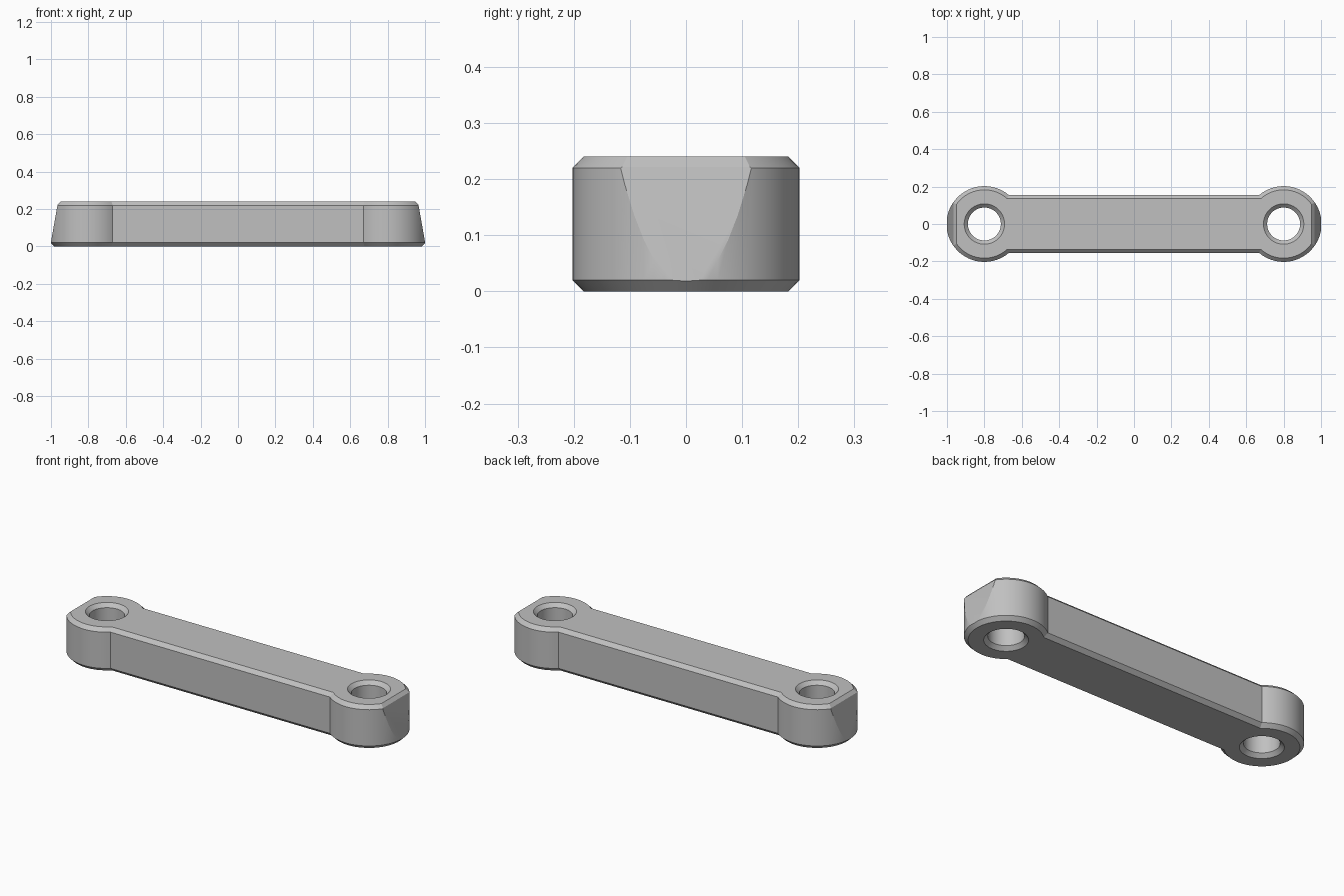
import bpy, bmesh, math
from mathutils import Vector

HOLE_X, END_R, BAR_W = 0.80, 0.2025, 0.155
HEIGHT, CHAMFER = 0.24, 0.02
HOLE_R, ARC_STEPS, HOLE_STEPS = 0.088, 48, 64

cube = bpy.data.objects.get("Cube")
if cube:
    bpy.data.objects.remove(cube, do_unlink=True)

grey = bpy.data.materials.new("grey metal")
grey.use_nodes = True
colour = (0.53, 0.53, 0.53, 1)
grey.diffuse_color = colour
grey.node_tree.nodes["Principled BSDF"].inputs["Base Color"].default_value = colour


def outline(inset):
    """Two round ends joined by a straight bar, shrunk by inset."""
    r = END_R - inset
    start = math.pi - math.asin((BAR_W - inset) / r)
    pts = []
    for side in (1, -1):
        for i in range(ARC_STEPS + 1):
            a = -start + 2 * start * i / ARC_STEPS
            pts.append((side * (HOLE_X + r * math.cos(a)), side * r * math.sin(a)))
    return pts


def loft(bm, layers):
    """Skin a stack of (points, z) outlines and cap both ends."""
    rings = [[bm.verts.new((x, y, z)) for x, y in pts] for pts, z in layers]
    n = len(rings[0])
    for low, high in zip(rings, rings[1:]):
        for i in range(n):
            j = (i + 1) % n
            bm.faces.new((low[i], low[j], high[j], high[i]))
    bm.faces.new(rings[0][::-1])
    bm.faces.new(rings[-1])


def make_object(bm, name):
    bmesh.ops.recalc_face_normals(bm, faces=bm.faces[:])
    mesh = bpy.data.meshes.new(name)
    bm.to_mesh(mesh)
    bm.free()
    mesh.materials.append(grey)
    obj = bpy.data.objects.new(name, mesh)
    bpy.context.collection.objects.link(obj)
    return obj


# Link body with chamfered top and bottom rims
bm = bmesh.new()
wide, narrow = outline(0), outline(CHAMFER)
loft(bm, [(narrow, 0), (wide, CHAMFER), (wide, HEIGHT - CHAMFER), (narrow, HEIGHT)])

# Sloping flat on each end, then the chamfer above it
for side in (1, -1):
    for normal in ((0.198, 0.035), (0.018, 0.016)):
        cut = bmesh.ops.bisect_plane(
            bm, geom=bm.verts[:] + bm.edges[:] + bm.faces[:],
            plane_co=(side * 0.965, 0, 0.222),
            plane_no=Vector((side * normal[0], 0, normal[1])).normalized(),
            clear_outer=True)
        rim = [e for e in cut["geom_cut"] if isinstance(e, bmesh.types.BMEdge)]
        bmesh.ops.holes_fill(bm, edges=rim, sides=0)
body = make_object(bm, "link_body")

# Countersunk pin holes
bm = bmesh.new()
over = 0.01
for side in (1, -1):
    layers = []
    for z, r in ((-over, HOLE_R + CHAMFER + over), (CHAMFER, HOLE_R),
                 (HEIGHT - CHAMFER, HOLE_R), (HEIGHT + over, HOLE_R + CHAMFER + over)):
        angles = [2 * math.pi * i / HOLE_STEPS for i in range(HOLE_STEPS)]
        layers.append(([(side * HOLE_X + r * math.cos(a), r * math.sin(a)) for a in angles], z))
    loft(bm, layers)
cutter = make_object(bm, "hole_cutter")
cutter.hide_render = True

drill = body.modifiers.new("pin holes", "BOOLEAN")
drill.operation, drill.solver, drill.object = "DIFFERENCE", "EXACT", cutter
bpy.ops.object.select_all(action="DESELECT")
body.select_set(True)
bpy.context.view_layer.objects.active = body
bpy.ops.object.modifier_apply(modifier=drill.name)
bpy.data.objects.remove(cutter, do_unlink=True)
bpy.ops.object.shade_smooth_by_angle(angle=math.radians(20))
